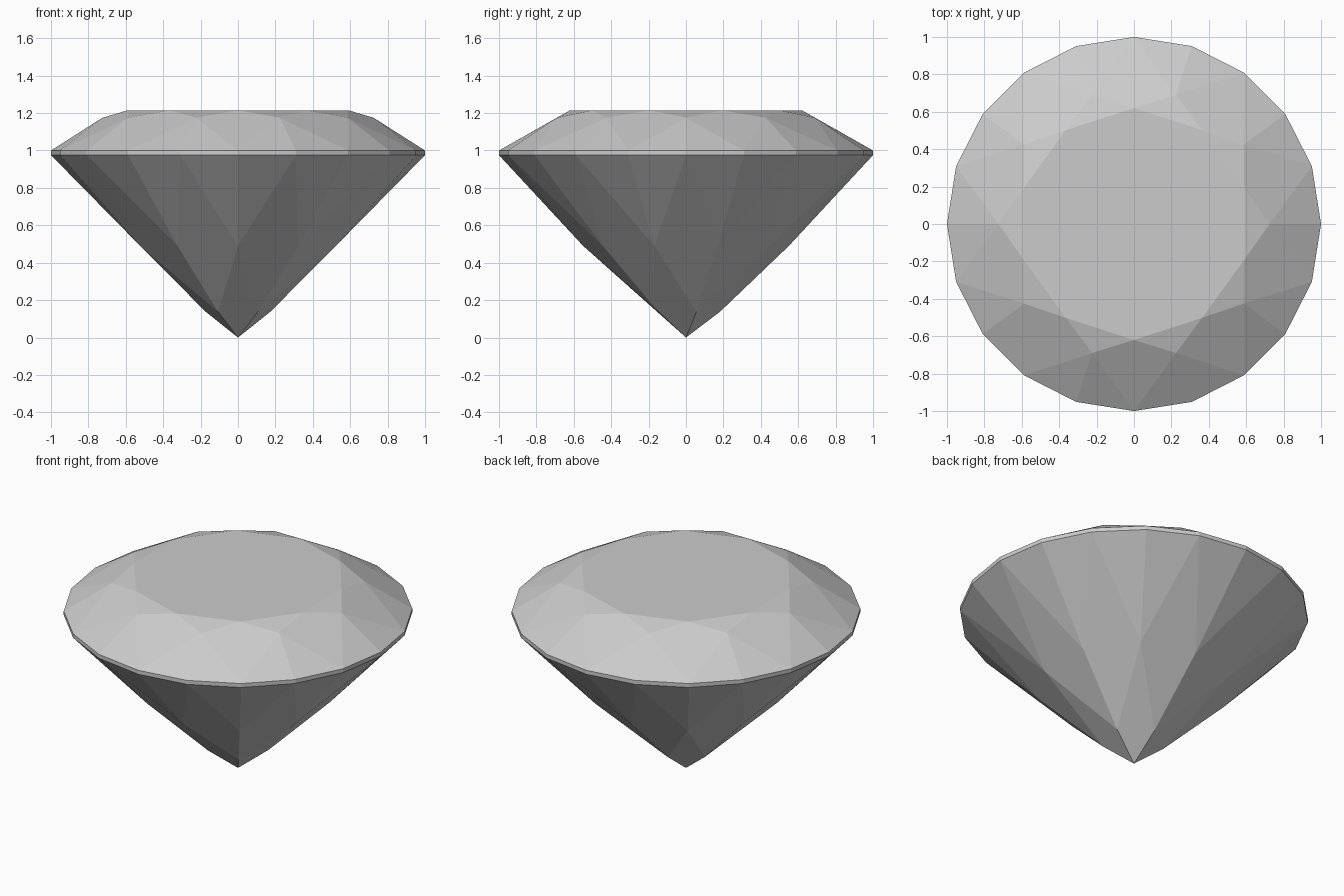
import bpy, bmesh
from math import radians, cos, sin

cube = bpy.data.objects.get("Cube")
if cube:
    bpy.data.objects.remove(cube, do_unlink=True)

mat = bpy.data.materials.new("pale_grey")
mat.use_nodes = True
colour = (0.6, 0.6, 0.6, 1)
mat.diffuse_color = colour
mat.node_tree.nodes["Principled BSDF"].inputs["Base Color"].default_value = colour

SIDES = 20
STEP = 360 / SIDES
bm = bmesh.new()


def ring(radius, z, first, every):
    """Vertices keyed by their girdle step number."""
    return {i: bm.verts.new((radius * cos(radians(i * STEP)),
                             radius * sin(radians(i * STEP)), z))
            for i in range(first, SIDES, every)}


def face(*corners):
    bm.faces.new([r[i % SIDES] for r, i in corners])


table = ring(0.62, 1.215, 1, 2)
star = ring(0.725, 1.175, 0, 2)
girdle_top = ring(1, 1.0, 0, 1)
girdle_low = ring(1, 0.975, 0, 1)
pavilion = ring(0.55, 0.49, 1, 2)
tip_ring = ring(0.182, 0.138, 1, 4)
culet = bm.verts.new((0, 0, 0))

# Flat table on top
bm.faces.new(list(table.values()))

# Crown: star, kite and upper girdle facets
for i in range(0, SIDES, 2):
    face((table, i - 1), (star, i), (table, i + 1))
    face((table, i + 1), (star, i), (girdle_top, i + 1), (star, i + 2))
    face((star, i), (girdle_top, i), (girdle_top, i + 1))
    face((star, i), (girdle_top, i - 1), (girdle_top, i))

# Girdle band
for i in range(SIDES):
    face((girdle_top, i), (girdle_low, i), (girdle_low, i + 1), (girdle_top, i + 1))

# Pavilion: lower girdle facets
for i in range(1, SIDES, 2):
    face((pavilion, i), (girdle_low, i), (girdle_low, i + 1))
    face((pavilion, i), (girdle_low, i - 1), (girdle_low, i))

# Pavilion: main facets in mirrored pairs and five tip facets
for i in range(1, SIDES, 4):
    face((girdle_low, i + 1), (pavilion, i), (tip_ring, i), (pavilion, i + 2))
    face((girdle_low, i - 1), (pavilion, i - 2), (tip_ring, i), (pavilion, i))
    bm.faces.new([culet, tip_ring[i], pavilion[(i + 2) % SIDES],
                  tip_ring[(i + 4) % SIDES]])

bmesh.ops.recalc_face_normals(bm, faces=bm.faces)
mesh = bpy.data.meshes.new("cut_gemstone")
bm.to_mesh(mesh)
bm.free()
mesh.materials.append(mat)
gem = bpy.data.objects.new("cut_gemstone", mesh)
bpy.context.collection.objects.link(gem)
